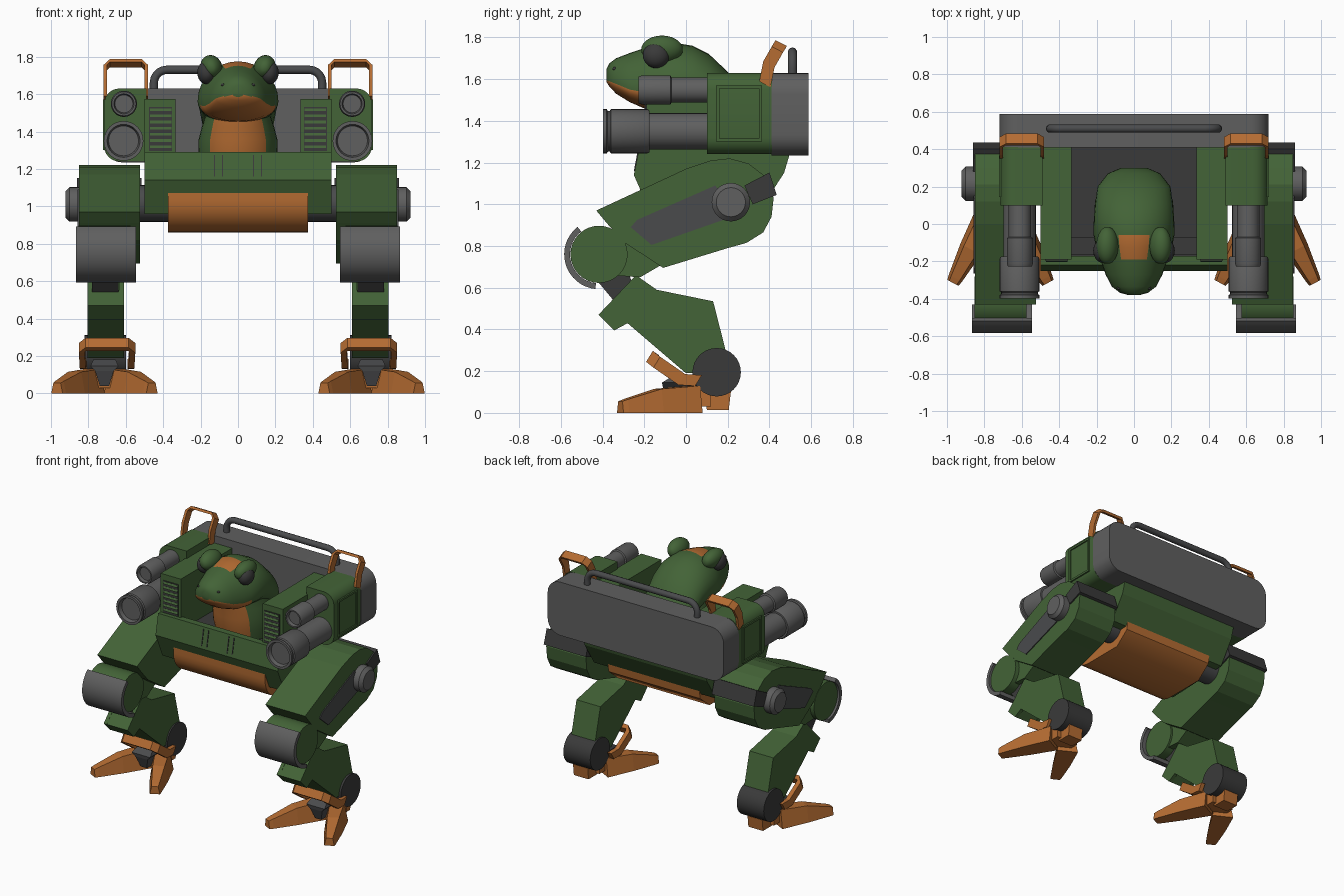
import bpy, bmesh, math
from mathutils import Vector

if "Cube" in bpy.data.objects:
    bpy.data.objects.remove(bpy.data.objects["Cube"])


def material(name, rgb):
    m = bpy.data.materials.new(name)
    m.diffuse_color = (*rgb, 1)
    m.use_nodes = True
    m.node_tree.nodes["Principled BSDF"].inputs["Base Color"].default_value = m.diffuse_color
    return m


GREEN = material("green", (0.056, 0.125, 0.038))
ORANGE = material("orange", (0.46, 0.15, 0.032))
GREY = material("grey", (0.115, 0.115, 0.115))
DARK = material("dark_grey", (0.042, 0.042, 0.042))
STEEL = material("steel", (0.068, 0.07, 0.073))


def loft(name, rings, mats, mirror=False, smooth=False, rule=None):
    """Skin a row of equal rings and cap both ends."""
    mats = mats if isinstance(mats, list) else [mats]
    bm = bmesh.new()
    vs = [[bm.verts.new(p) for p in r] for r in rings]
    n = len(rings[0])
    for a, b in zip(vs, vs[1:]):
        for i in range(n):
            j = (i + 1) % n
            bm.faces.new((a[i], a[j], b[j], b[i]))
    bm.faces.new(vs[0])
    bm.faces.new(vs[-1])
    bmesh.ops.recalc_face_normals(bm, faces=bm.faces)
    if rule:
        for f in bm.faces:
            f.material_index = rule(f.calc_center_median(), f.normal)
    me = bpy.data.meshes.new(name)
    bm.to_mesh(me)
    bm.free()
    for m in mats:
        me.materials.append(m)
    ob = bpy.data.objects.new(name, me)
    bpy.context.collection.objects.link(ob)
    if smooth:
        bpy.ops.object.select_all(action='DESELECT')
        ob.select_set(True)
        bpy.context.view_layer.objects.active = ob
        bpy.ops.object.shade_smooth_by_angle(angle=math.radians(40))
    if mirror:
        mod = ob.modifiers.new("mirror", 'MIRROR')
        mod.use_mirror_merge = False
        mod.use_clip = False
    return ob


def side(name, pts, x0, x1, mat, mirror=True, smooth=False):
    """Extrude a (y, z) profile along x."""
    return loft(name, [[(x, y, z) for y, z in pts] for x in (x0, x1)], mat, mirror, smooth)


def front(name, pts, y0, y1, mat, mirror=True, smooth=False):
    """Extrude an (x, z) profile along y."""
    return loft(name, [[(x, y, z) for x, z in pts] for y in (y0, y1)], mat, mirror, smooth)


def box(name, x0, x1, y0, y1, z0, z1, mat, mirror=True):
    return side(name, [(y0, z0), (y1, z0), (y1, z1), (y0, z1)], x0, x1, mat, mirror)


def turned(name, axis, a, b, stations, mat, n=32):
    """Round part along x (centre y, z) or y (centre x, z), mirrored."""
    rings = []
    for t, r in stations:
        c = [(a + r * math.cos(2 * math.pi * i / n), b + r * math.sin(2 * math.pi * i / n)) for i in range(n)]
        rings.append([(t, u, v) if axis == 'x' else (u, t, v) for u, v in c])
    return loft(name, rings, mat, True, True)


def arc(cx, cz, r, a0, a1, n=6):
    return [(cx + r * math.cos(math.radians(a0 + (a1 - a0) * i / n)),
             cz + r * math.sin(math.radians(a0 + (a1 - a0) * i / n))) for i in range(n + 1)]


def ribbon(name, half, cx, w, up, t, mat):
    """Flat strap bent into an arch; half is (dx, y, z) from foot to top corner."""
    w, up, rings = Vector(w), Vector(up), []
    for s in (-1, 1):
        part = []
        for k, (dx, y, z) in enumerate(half):
            p = Vector((cx + s * dx, y, z))
            th = up * t if k == len(half) - 1 else Vector((s * t, 0, 0))
            part.append([p + w + th, p + w - th, p - w - th, p - w + th])
        rings += part if s < 0 else part[::-1]
    return loft(name, rings, mat, True)


def ellipsoid(name, c, r, mat, tilt=0):
    rings = []
    for k in range(1, 14):
        a = math.pi * k / 14
        ring = []
        for i in range(24):
            b = 2 * math.pi * i / 24
            x, z = r[0] * math.sin(a) * math.cos(b), r[2] * math.sin(a) * math.sin(b)
            ring.append((c[0] + x * math.cos(tilt) - z * math.sin(tilt), c[1] + r[1] * math.cos(a),
                         c[2] + x * math.sin(tilt) + z * math.cos(tilt)))
        rings.append(ring)
    return loft(name, rings, mat, True, True)


# hull, open cockpit and belly
side("hull", [(-0.22, 1.29), (-0.25, 1.14), (-0.17, 0.96), (0.36, 0.98), (0.47, 1.15), (0.5, 1.25),
              (0.41, 1.25), (0.41, 1.19), (-0.17, 1.19), (-0.17, 1.29)], -0.5, 0.5, GREEN, False)
box("cockpit_floor", -0.335, 0.335, -0.17, 0.41, 1.19, 1.198, DARK, False)
box("cockpit_step", -0.335, 0.335, -0.165, -0.07, 1.198, 1.23, DARK, False)
side("belly", [(-0.22, 1.09)] + arc(-0.05, 1.03, 0.17, 180, 270, 8) + [(0.26, 0.86), (0.37, 0.95), (0.38, 1.02), (0.3, 1.09)],
     -0.375, 0.375, ORANGE, False, True)
box("cockpit_wall", 0.335, 0.5, -0.19, 0.41, 1.18, 1.575, GREEN)
box("vent_back", 0.352, 0.475, -0.196, -0.188, 1.295, 1.53, DARK)
for k in range(7):
    z = 1.312 + k * 0.033
    side("vent_slat", [(-0.204, z), (-0.19, z), (-0.19, z + 0.014), (-0.197, z + 0.014)], 0.356, 0.471, GREEN)
for x in (0.08, 0.122):
    side("front_slot_edge", [(-0.25, 1.16), (-0.228, 1.275), (-0.22, 1.275), (-0.24, 1.16)], x, x + 0.006, DARK)

# back pack, side pods and rails
pack = arc(0.62, 1.335, 0.1, -90, 0) + arc(0.62, 1.53, 0.1, 0, 90)
pack += [(-x, z) for x, z in reversed(pack)]
front("back_pack", pack, 0.41, 0.588, GREY, False, True)
front("side_pod", [(0.49, 1.24)] + arc(0.635, 1.32, 0.08, -90, 0) + arc(0.635, 1.55, 0.08, 0, 90) + [(0.49, 1.63)],
      0.1, 0.412, GREEN, True, True)
for y0, y1, z0, z1 in ((0.145, 0.16, 1.3, 1.57), (0.35, 0.365, 1.3, 1.57), (0.16, 0.35, 1.3, 1.315), (0.16, 0.35, 1.555, 1.57)):
    box("pod_frame", 0.705, 0.723, y0, y1, z0, z1, GREEN)
ribbon("pod_handle", [(0.11, 0.378, 1.575), (0.11, 0.397, 1.67), (0.11, 0.438, 1.742), (0.085, 0.452, 1.765)],
       0.6, (0, 0.027, -0.014), (0, 0.5, 0.86), 0.009, ORANGE)
bar = [(0.45, 1.6), (0.45, 1.65)] + arc(0.38, 1.66, 0.07, 0, 90, 5)
bar += [(-x, z) for x, z in reversed(bar)]
cu = bpy.data.curves.new("rear_rail", 'CURVE')
cu.dimensions = '3D'
cu.bevel_depth, cu.bevel_resolution, cu.use_fill_caps = 0.022, 3, True
sp = cu.splines.new('POLY')
sp.points.add(len(bar) - 1)
for p, (x, z) in zip(sp.points, bar):
    p.co = (x, 0.51, z, 1)
cu.materials.append(STEEL)
bpy.context.collection.objects.link(bpy.data.objects.new("rear_rail", cu))

# twin guns on each side
turned("lower_gun", 'y', 0.612, 1.35,
       [(0.12, 0.087), (-0.175, 0.087), (-0.175, 0.1), (-0.185, 0.106), (-0.36, 0.106), (-0.365, 0.098), (-0.375, 0.098),
        (-0.38, 0.106), (-0.398, 0.106), (-0.398, 0.088), (-0.37, 0.08)], GREY)
turned("upper_gun", 'y', 0.61, 1.548,
       [(0.12, 0.06), (-0.07, 0.06), (-0.075, 0.07), (-0.21, 0.07), (-0.228, 0.064), (-0.228, 0.054), (-0.205, 0.048)], GREY)

# pilot head: rows of y, half width, bottom, mouth line, top
rows = [(-0.38, 0.03, 1.585, 1.6, 1.65), (-0.368, 0.075, 1.565, 1.59, 1.675), (-0.335, 0.118, 1.53, 1.577, 1.7),
        (-0.27, 0.152, 1.49, 1.55, 1.725), (-0.19, 0.18, 1.455, 1.535, 1.752), (-0.125, 0.203, 1.45, 1.54, 1.765),
        (-0.06, 0.216, 1.44, 1.56, 1.775), (0.03, 0.215, 1.42, 1.57, 1.76), (0.11, 0.208, 1.38, 1.54, 1.72),
        (0.2, 0.195, 1.33, 1.47, 1.635), (0.27, 0.14, 1.28, 1.4, 1.52), (0.3, 0.07, 1.26, 1.34, 1.44)]
head = []
for y, w, b, m, t in rows:
    ring = []
    for i in range(32):
        a = 2 * math.pi * i / 32
        s = math.sin(a)
        ring.append((w * math.cos(a), y, m + s * ((t - m) if s > 0 else (m - b))))
    head.append(ring)


def head_colour(c, n):
    if c.y < -0.12 and n.z < -0.1 and c.z < 1.59:
        return 1
    return 1 if -0.19 < c.y < -0.06 and abs(c.x) < 0.072 and c.z > 1.7 else 0


loft("pilot_head", head, [GREEN, ORANGE], False, True, head_colour)
ellipsoid("brow", (0.142, -0.115, 1.742), (0.058, 0.1, 0.068), GREEN, -0.35)
ellipsoid("eye", (0.168, -0.143, 1.715), (0.05, 0.064, 0.062), DARK)
ellipsoid("nostril", (0.08, -0.342, 1.65), (0.011, 0.01, 0.008), DARK)

# pilot torso: rows of z, centre y, half width, half depth
torso = []
for z, cy, w, d in ((1.19, 0.09, 0.2, 0.2), (1.28, 0.08, 0.212, 0.215), (1.36, 0.07, 0.21, 0.215),
                    (1.43, 0.05, 0.192, 0.2), (1.49, 0.03, 0.172, 0.19), (1.56, 0.02, 0.165, 0.17)):
    torso.append([(w * math.cos(2 * math.pi * i / 32), cy + d * math.sin(2 * math.pi * i / 32), z) for i in range(32)])
loft("pilot_torso", torso, [GREEN, ORANGE], False, True, lambda c, n: 1 if c.y < 0.05 and abs(c.x) < 0.135 else 0)

# hips and thighs
turned("hip_axle", 'x', 0.21, 1.015, [(0.36, 0.098), (0.84, 0.098)], STEEL)
turned("hip_cap", 'x', 0.215, 1.01, [(0.84, 0.092), (0.9, 0.092), (0.923, 0.07)], GREY)
side("thigh", [(-0.43, 0.97), (0.0, 1.17), (0.12, 1.21), (0.21, 1.22), (0.3, 1.195), (0.385, 1.13), (0.42, 1.03),
               (0.41, 0.94), (0.37, 0.865), (0.29, 0.815), (0.2, 0.79), (-0.11, 0.695), (-0.3, 0.82), (-0.38, 0.91)],
     0.525, 0.85, GREEN)
side("thigh_plate", [(-0.265, 0.89), (-0.235, 0.925), (0.14, 1.09), (0.25, 0.95), (-0.165, 0.805)], 0.848, 0.857, STEEL)
side("hip_guard", [(0.28, 1.09), (0.4, 1.152), (0.435, 1.045), (0.32, 1.0)], 0.515, 0.86, DARK)

# knees
turned("knee", 'x', -0.417, 0.76, [(0.575, 0.137), (0.852, 0.137)], GREEN)
side("knee_link", [(-0.4, 0.86), (-0.26, 0.92), (-0.1, 0.72), (-0.22, 0.65), (-0.36, 0.66)], 0.59, 0.82, GREEN)
side("knee_cover", arc(-0.417, 0.76, 0.167, 128, 264, 16) + arc(-0.417, 0.76, 0.139, 264, 128, 16), 0.545, 0.867, GREY, True, True)
side("shin_link", [(-0.44, 0.65), (-0.34, 0.53), (-0.24, 0.58), (-0.28, 0.68)], 0.64, 0.78, DARK)

# shins and ankles
side("shin", [(-0.345, 0.53), (-0.24, 0.66), (-0.14, 0.59), (0.13, 0.535), (0.19, 0.3), (0.15, 0.2),
              (0.0, 0.19), (-0.28, 0.43)], 0.61, 0.805, GREEN)
for x in (0.61, 0.78):
    side("shin_fork", [(-0.42, 0.47), (-0.24, 0.66), (-0.2, 0.5), (-0.28, 0.43), (-0.345, 0.395)], x, x + 0.025, GREEN)
side("shin_toe_plate", [(-0.42, 0.47), (-0.34, 0.55), (-0.26, 0.46), (-0.345, 0.395)], 0.635, 0.78, GREEN)
turned("ankle", 'x', 0.147, 0.195, [(0.6, 0.116), (0.82, 0.116)], DARK)

# feet
CX = 0.714
for s in (1, -1):
    base, tip = Vector((CX + s * 0.065, 0.045, 0)), Vector((CX + s * 0.254, -0.315, 0))
    d = (tip - base).normalized()
    n = Vector((-d.y, d.x, 0))
    rings = []
    for f, w, h in ((0, 0.075, 0.13), (0.5, 0.062, 0.115), (0.93, 0.04, 0.065), (1, 0.034, 0.055)):
        p = base.lerp(tip, f)
        rings.append([p + n * w, p + n * w * 0.65 + Vector((0, 0, h)), p - n * w * 0.65 + Vector((0, 0, h)), p - n * w])
    loft("front_toe", rings, ORANGE, True)
side("heel_toe", [(0.085, 0.1), (0.1, 0.015), (0.205, 0.015), (0.215, 0.1)], CX - 0.06, CX + 0.06, ORANGE)
box("foot_base", CX - 0.09, CX + 0.09, -0.03, 0.12, 0.03, 0.12, ORANGE)
loft("foot_wedge", [[(CX + dx, y, z) for dx, y in ((-w, yf), (w, yf), (w, 0.05), (-w, 0.05))]
                    for w, yf, z in ((0.025, -0.08, 0.04), (0.05, -0.11, 0.12), (0.075, -0.115, 0.145), (0.06, -0.06, 0.18))], STEEL, True)
ribbon("foot_guard", [(0.125, 0.06, 0.155), (0.13, -0.02, 0.16), (0.135, -0.14, 0.243), (0.115, -0.162, 0.262)],
       0.7, (0, 0.016, 0.026), (0, -0.82, 0.57), 0.016, ORANGE)
